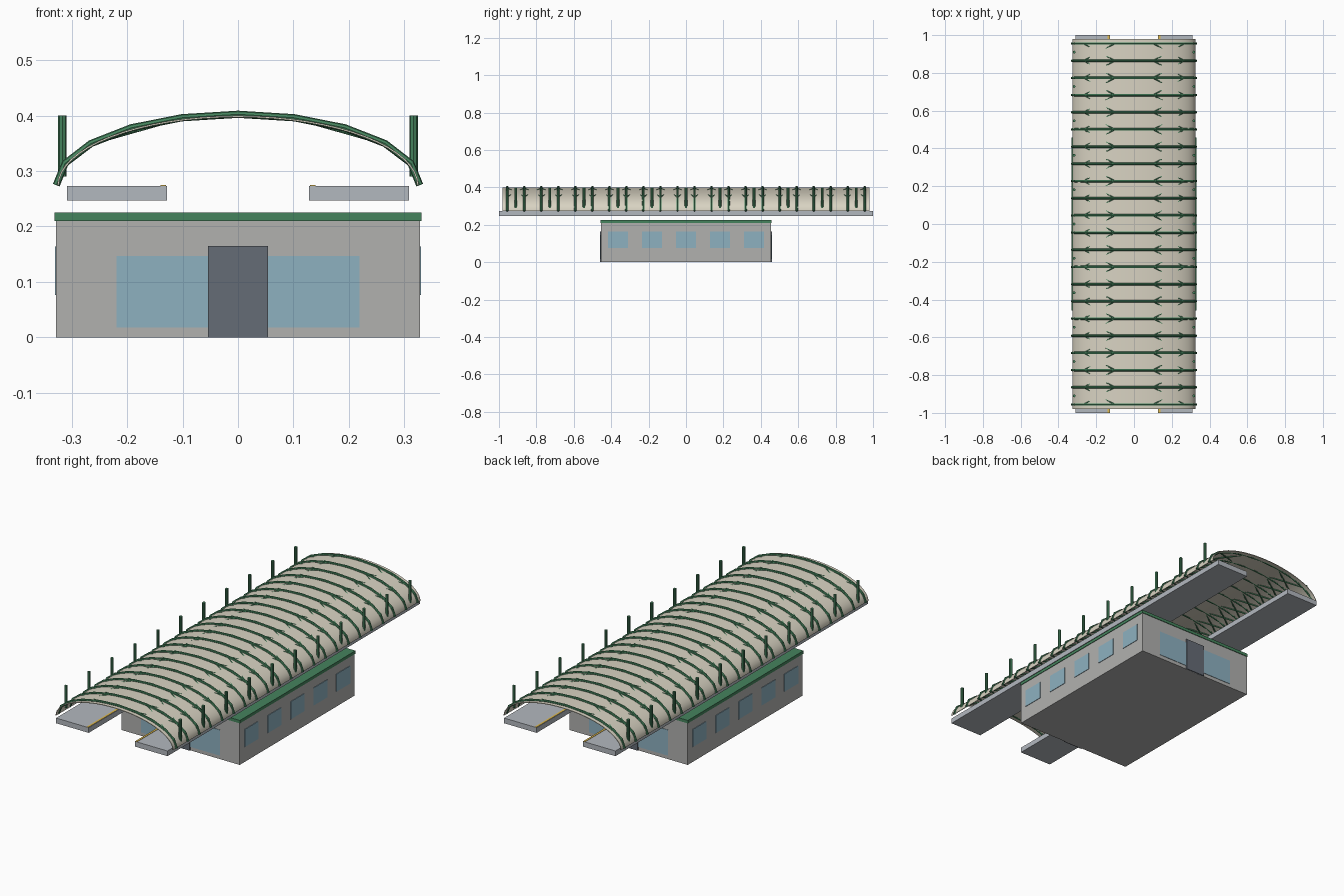
import bpy, bmesh, math

if "Cube" in bpy.data.objects:
    bpy.data.objects.remove(bpy.data.objects["Cube"])


def material(name, rgb):
    m = bpy.data.materials.new(name)
    m.diffuse_color = (*rgb, 1)
    m.use_nodes = True
    m.node_tree.nodes["Principled BSDF"].inputs["Base Color"].default_value = m.diffuse_color
    return m


GREEN = material("green_paint", (0.06, 0.23, 0.11))
CREAM = material("cream_canopy", (0.69, 0.65, 0.54))
GLASS = material("window_glass", (0.27, 0.44, 0.53))
DARK = material("dark_door", (0.13, 0.15, 0.18))
STONE = material("platform_concrete", (0.45, 0.48, 0.52))
YELLOW = material("yellow_edge", (0.75, 0.5, 0.08))
WALL = material("wall_grey", (0.44, 0.44, 0.43))


def box(name, x, y, z, mat):
    """Box from (min, max) ranges on each axis."""
    bm = bmesh.new()
    bmesh.ops.create_cube(bm, size=1)
    for v in bm.verts:
        for i, (a, b) in enumerate((x, y, z)):
            v.co[i] = a if v.co[i] < 0 else b
    me = bpy.data.meshes.new(name)
    bm.to_mesh(me)
    bm.free()
    me.materials.append(mat)
    ob = bpy.data.objects.new(name, me)
    bpy.context.collection.objects.link(ob)
    return ob


def tubes(name, paths, radius, res, mat):
    """Round bars along straight-segment paths, as one mesh."""
    cu = bpy.data.curves.new(name, 'CURVE')
    cu.dimensions = '3D'
    cu.bevel_depth = radius
    cu.bevel_resolution = res
    cu.use_fill_caps = True
    for path in paths:
        sp = cu.splines.new('POLY')
        sp.points.add(len(path) - 1)
        for p, co in zip(sp.points, path):
            p.co = (*co, 1)
        sp.use_smooth = False
    cu.materials.append(mat)
    ob = bpy.data.objects.new(name, cu)
    bpy.context.collection.objects.link(ob)
    bpy.ops.object.select_all(action='DESELECT')
    ob.select_set(True)
    bpy.context.view_layer.objects.active = ob
    bpy.ops.object.convert(target='MESH')
    return ob


def arch(a, h, base, n, y):
    """Half-ellipse points across x at a given y."""
    return [(a * math.sin(t), y, base + h * math.cos(t))
            for t in (-math.pi / 2 + math.pi * i / n for i in range(n + 1))]


# Station building under the platforms
box("station_body", (-0.328, 0.328), (-0.455, 0.455), (0, 0.21), WALL)
box("station_roof", (-0.331, 0.331), (-0.458, 0.458), (0.21, 0.225), GREEN)
for s, side in ((-1, "front"), (1, "back")):
    box(side + "_window", (-0.219, 0.219), sorted((s * 0.45, s * 0.457)), (0.018, 0.147), GLASS)
    box(side + "_door", (-0.054, 0.054), sorted((s * 0.45, s * 0.460)), (0, 0.165), DARK)
for s, side in ((-1, "left"), (1, "right")):
    for i in range(5):
        y = (i - 2) * 0.182
        box(f"{side}_window_{i}", sorted((s * 0.32, s * 0.3305)),
            (y - 0.054, y + 0.054), (0.076, 0.164), GLASS)

    # Platforms with a yellow safety line on the track side
    box(side + "_platform", sorted((s * 0.128, s * 0.309)), (-1, 1), (0.247, 0.273), STONE)
    box(side + "_safety_line", sorted((s * 0.130, s * 0.140)), (-1, 1), (0.272, 0.2745), YELLOW)

# Arched canopy skin
N = 32
front = arch(0.326, 0.126, 0.274, N, -0.98)
back = arch(0.326, 0.126, 0.274, N, 0.98)
me = bpy.data.meshes.new("canopy")
me.from_pydata(front + back, [], [(i, i + 1, N + 2 + i, N + 1 + i) for i in range(N)])
me.materials.append(CREAM)
canopy = bpy.data.objects.new("canopy", me)
bpy.context.collection.objects.link(canopy)
solid = canopy.modifiers.new("thickness", 'SOLIDIFY')
solid.thickness = 0.003
bpy.ops.object.select_all(action='DESELECT')
canopy.select_set(True)
bpy.context.view_layer.objects.active = canopy
bpy.ops.object.modifier_apply(modifier="thickness")
bpy.ops.object.shade_smooth_by_angle(angle=math.radians(40))

# Canopy ribs
STEP = 0.091
ys = [(i - 10.5) * STEP for i in range(22)]
ribs = [arch(0.328, 0.128, 0.2745, 10, y) for y in ys]
tubes("canopy_ribs", ribs, 0.0065, 2, GREEN)

# Crossed braces between neighbouring ribs
braces = []
for r0, r1 in zip(ribs, ribs[1:]):
    for outer, inner in ((2, 4), (8, 6)):
        braces += [[r0[outer], r1[inner]], [r0[inner], r1[outer]]]
tubes("canopy_braces", braces, 0.0035, 1, GREEN)

# Posts along both eaves
posts = [[(s * 0.317, (i - 5) * 2 * STEP, 0.29), (s * 0.317, (i - 5) * 2 * STEP, 0.40)]
         for s in (-1, 1) for i in range(11)]
tubes("eave_posts", posts, 0.0075, 2, GREEN)
